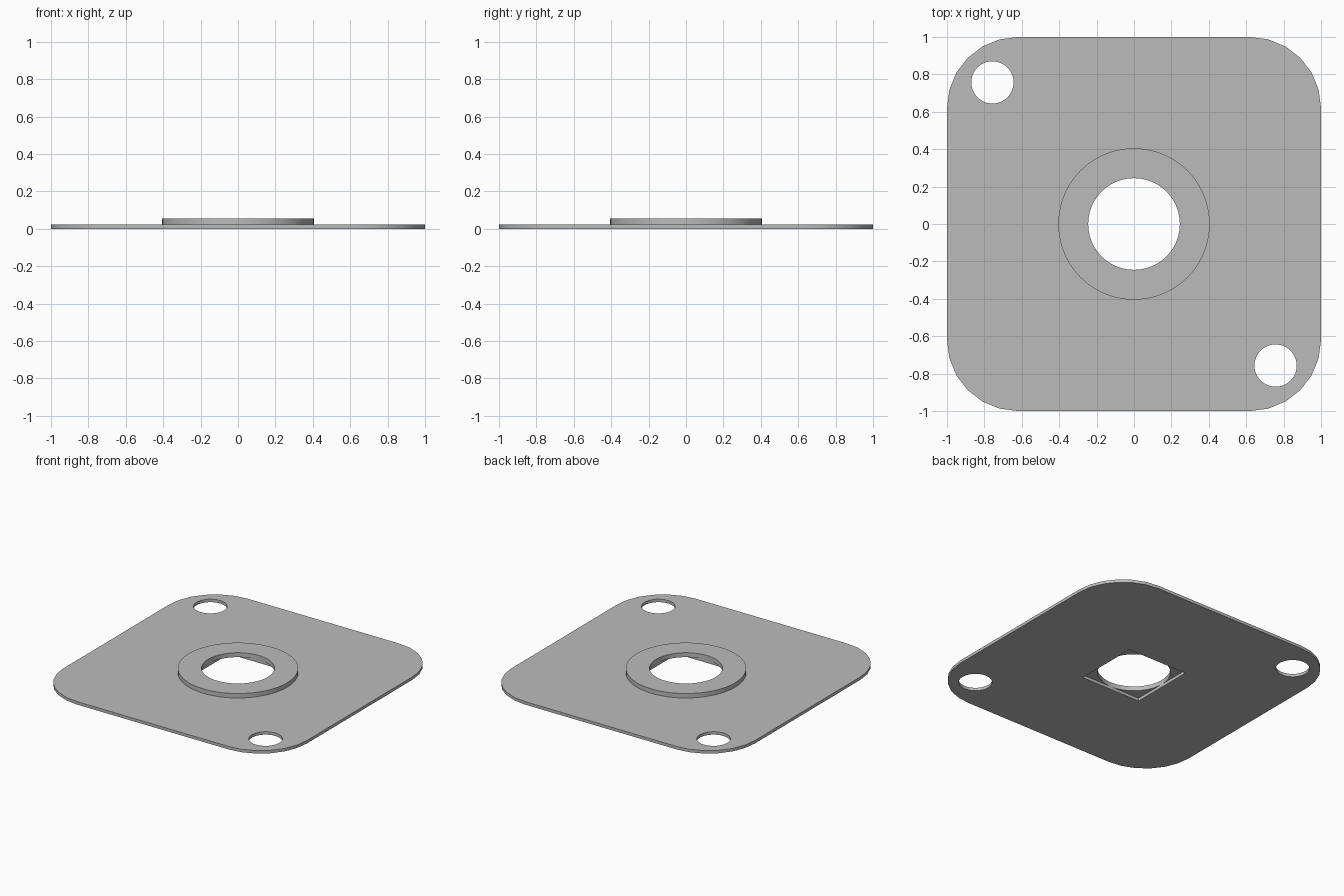
import bpy
import bmesh
from math import radians, cos, sin, pi

old = bpy.data.objects.get("Cube")
if old:
    bpy.data.objects.remove(old, do_unlink=True)

PLATE_TOP = 0.022
RING_TOP = 0.055
BORE = 0.245

grey = bpy.data.materials.new("light grey")
grey.use_nodes = True
colour = (0.5, 0.5, 0.5, 1)
grey.diffuse_color = colour
grey.node_tree.nodes["Principled BSDF"].inputs["Base Color"].default_value = colour


def circle(radius, count, x=0, y=0):
    return [(x + radius * cos(2 * pi * i / count), y + radius * sin(2 * pi * i / count))
            for i in range(count)]


def rounded_square(half, radius, steps):
    points = []
    for quarter, (sx, sy) in enumerate([(1, 1), (-1, 1), (-1, -1), (1, -1)]):
        for i in range(steps + 1):
            a = (quarter + i / steps) * pi / 2
            points.append((sx * (half - radius) + radius * cos(a),
                           sy * (half - radius) + radius * sin(a)))
    return points


def extruded_sheet(name, outlines, bottom, top):
    """Extrude a flat outline with holes between two heights."""
    curve = bpy.data.curves.new(name, "CURVE")
    curve.dimensions = "2D"
    curve.fill_mode = "BOTH"
    curve.extrude = (top - bottom) / 2
    for outline in outlines:
        spline = curve.splines.new("POLY")
        spline.points.add(len(outline) - 1)
        for point, (x, y) in zip(spline.points, outline):
            point.co = (x, y, 0, 1)
        spline.use_cyclic_u = True
    obj = bpy.data.objects.new(name, curve)
    obj.location.z = (top + bottom) / 2
    bpy.context.collection.objects.link(obj)
    bpy.ops.object.select_all(action="DESELECT")
    obj.select_set(True)
    bpy.context.view_layer.objects.active = obj
    bpy.ops.object.convert(target="MESH")
    obj = bpy.context.object

    # Weld caps to walls and tidy the flat faces
    bm = bmesh.new()
    bm.from_mesh(obj.data)
    bmesh.ops.remove_doubles(bm, verts=bm.verts, dist=0.0001)
    bmesh.ops.recalc_face_normals(bm, faces=bm.faces)
    bm.to_mesh(obj.data)
    bm.free()
    obj.data.materials.clear()
    obj.data.materials.append(grey)
    bpy.ops.object.shade_smooth_by_angle(angle=radians(30))
    return obj


# Plate with a square centre opening and two opposite bolt holes
square = [(-BORE, -BORE), (BORE, -BORE), (BORE, BORE), (-BORE, BORE)]
bolt_holes = [circle(0.113, 48, s * 0.757, -s * 0.757) for s in (-1, 1)]
extruded_sheet("base_plate", [rounded_square(1, 0.38, 6), square] + bolt_holes, 0, PLATE_TOP)

# Raised collar with a round bore
extruded_sheet("collar_ring", [circle(0.405, 72), circle(BORE, 72)], PLATE_TOP, RING_TOP)
